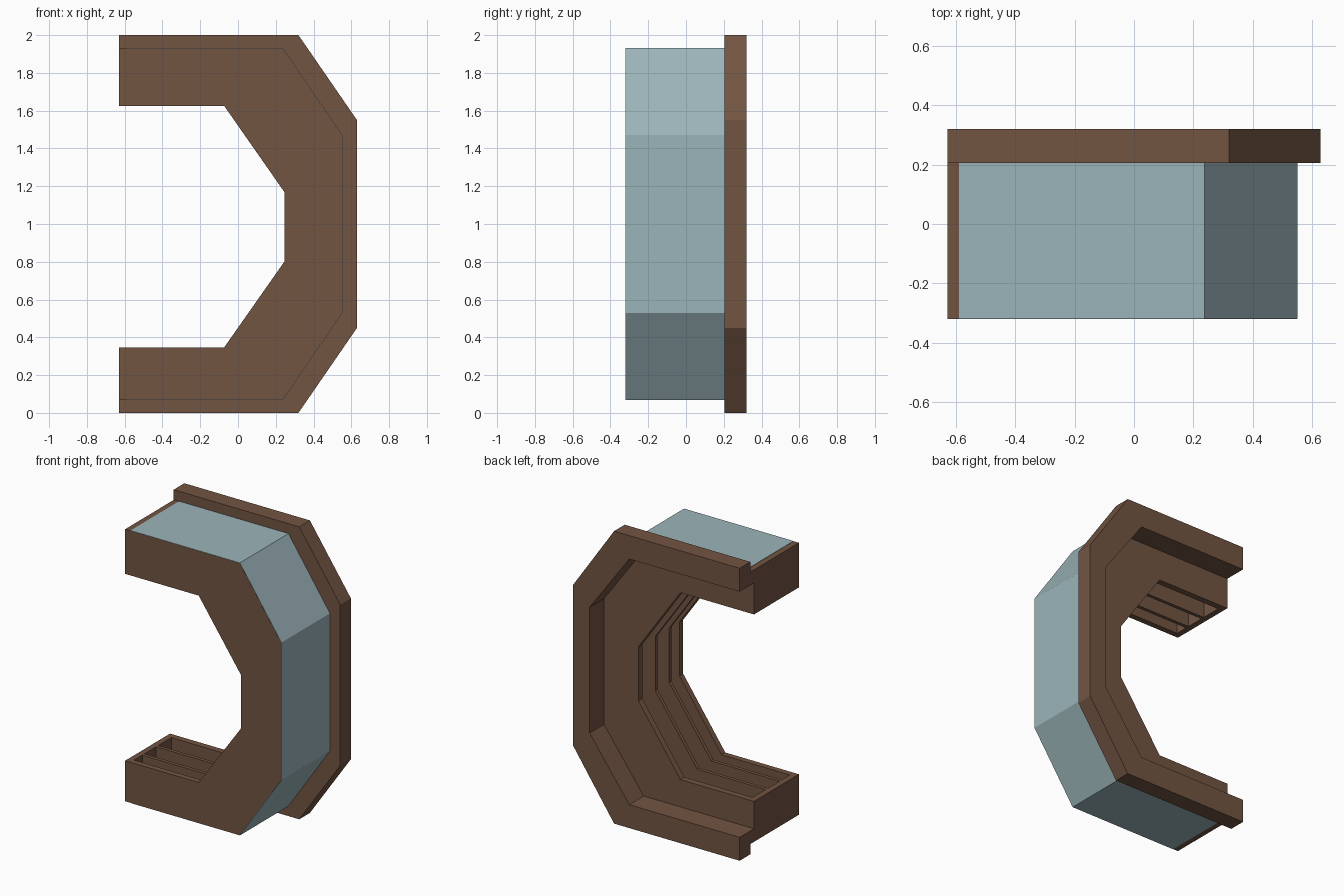
import bpy, bmesh

if "Cube" in bpy.data.objects:
    bpy.data.objects.remove(bpy.data.objects["Cube"])

def material(name, color):
    m = bpy.data.materials.new(name)
    m.diffuse_color = color
    m.use_nodes = True
    m.node_tree.nodes["Principled BSDF"].inputs["Base Color"].default_value = m.diffuse_color
    return m

wood = material("brown_frame", (0.17, 0.09, 0.055, 1))
glass = material("pale_glass", (0.33, 0.46, 0.49, 1))

# C-shaped paths in x, z, running from the top end to the bottom end
flange_outer = [(-.63, 2), (.32, 2), (.63, 1.55), (.63, .45), (.32, 0), (-.63, 0)]
flange_inner = [(-.63, 1.84), (.205, 1.84), (.505, 1.43), (.505, .57), (.205, .16), (-.63, .16)]
body_outer = [(-.63, 1.93), (.237, 1.93), (.55, 1.47), (.55, .53), (.237, .07), (-.63, .07)]
body_inner = [(-.63, 1.625), (-.073, 1.625), (.245, 1.17), (.245, .8), (-.073, .347), (-.63, .347)]

def band(name, outer, inner, y0, y1, mat=wood):
    """Extruded C-shaped band between two matching paths."""
    bm = bmesh.new()
    rings = []
    for o, i in zip(outer, inner):
        rings.append([bm.verts.new((p[0], y, p[1]))
                      for p, y in ((o, y0), (o, y1), (i, y1), (i, y0))])
    for a, b in zip(rings, rings[1:]):
        for k in range(4):
            n = (k + 1) % 4
            bm.faces.new((a[k], a[n], b[n], b[k]))
    bm.faces.new(rings[0])
    bm.faces.new(rings[-1][::-1])
    bmesh.ops.recalc_face_normals(bm, faces=bm.faces)
    me = bpy.data.meshes.new(name)
    bm.to_mesh(me)
    bm.free()
    ob = bpy.data.objects.new(name, me)
    me.materials.append(mat)
    bpy.context.collection.objects.link(ob)
    return ob

def box(name, x0, x1, y0, y1, z0, z1):
    band(name, [(x0, z1), (x1, z1)], [(x0, z0), (x1, z0)], y0, y1)

# Rear flange and the root joining it to the body
band("rear_flange", flange_outer, flange_inner, .205, .32)
band("flange_root", body_outer, flange_inner, .16, .21)

# Front and back walls with two thin ribs between them
band("front_wall", body_outer, body_inner, -.32, -.28)
band("back_wall", body_outer, body_inner, .122, .165)
for i, y in enumerate((-.18, -.03)):
    band(f"rib_{i + 1}", body_outer, body_inner, y - .012, y + .012)

# End caps closing the channels
box("upper_end_cap", -.63, -.59, -.32, .165, 1.625, 1.93)
box("lower_end_cap", -.63, -.59, -.32, .165, .07, .347)

# Thin glass skin around the outside of the body
def skin(d):
    return [(-.59, 1.93 + d), (.237 + d * .5, 1.93 + d), (.55 + d, 1.47 + d * .3),
            (.55 + d, .53 - d * .3), (.237 + d * .5, .07 - d), (-.59, .07 - d)]

band("glass_skin", skin(.002), skin(-.01), -.319, .207, glass)
